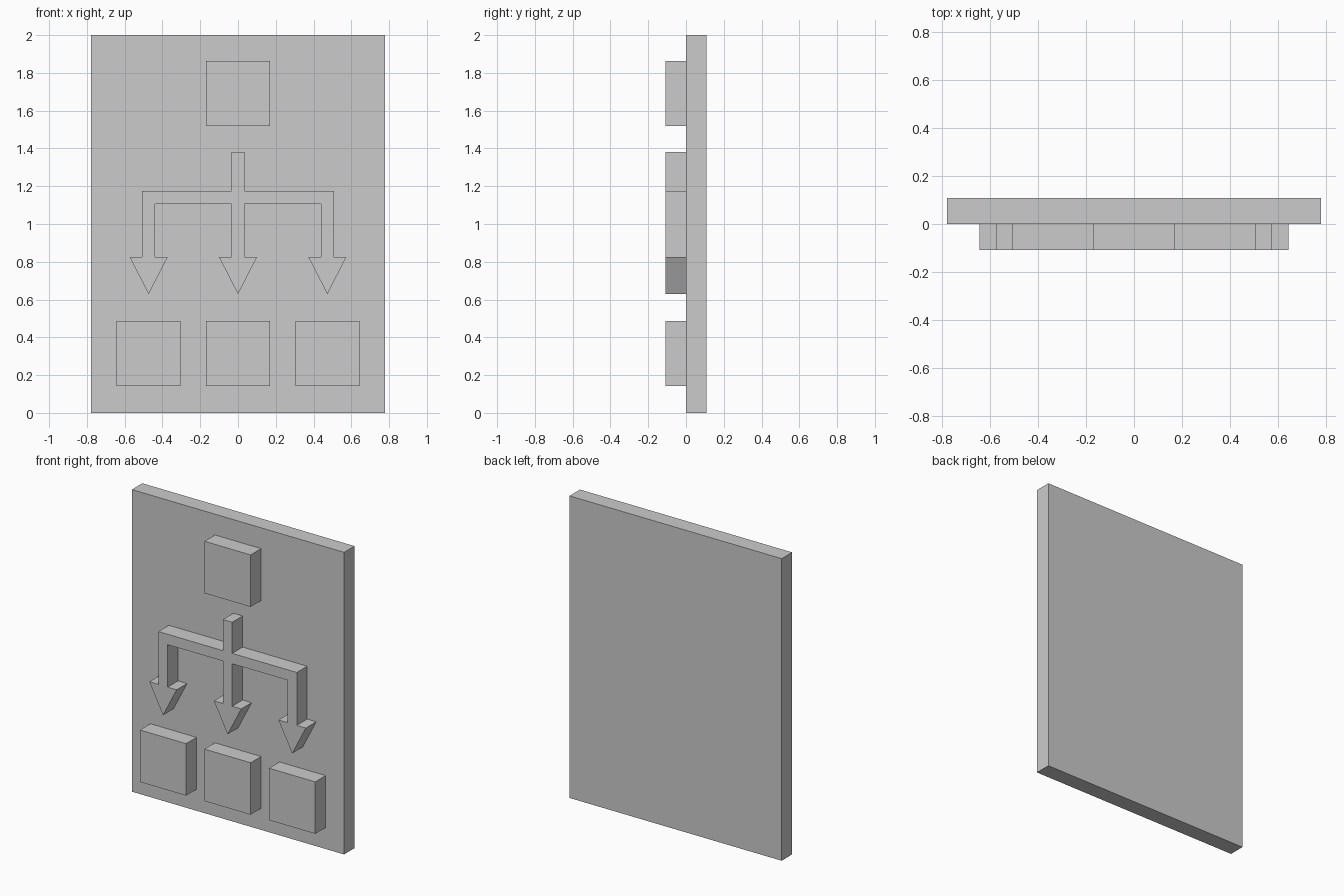
import bpy
import bmesh

if "Cube" in bpy.data.objects:
    bpy.data.objects.remove(bpy.data.objects["Cube"])

DEPTH = 0.109      # thickness of the plate and of the raised symbols
SPACING = 0.473    # distance between the columns
SHAFT = 0.034      # half width of the arrow shafts
HEAD = 0.1         # half width of the arrow heads


def extrude_profile(name, points, y_front, depth):
    """Solid made by extruding an XZ outline towards +y."""
    bm = bmesh.new()
    face = bm.faces.new([bm.verts.new((x, y_front, z)) for x, z in points])
    result = bmesh.ops.extrude_face_region(bm, geom=[face], use_keep_orig=True)
    moved = [v for v in result["geom"] if isinstance(v, bmesh.types.BMVert)]
    bmesh.ops.translate(bm, verts=moved, vec=(0, depth, 0))
    bmesh.ops.recalc_face_normals(bm, faces=bm.faces)
    mesh = bpy.data.meshes.new(name)
    bm.to_mesh(mesh)
    bm.free()
    obj = bpy.data.objects.new(name, mesh)
    bpy.context.collection.objects.link(obj)
    return obj


def slab(name, x, half_width, z0, z1, y_front):
    outline = [(x - half_width, z0), (x + half_width, z0),
               (x + half_width, z1), (x - half_width, z1)]
    return extrude_profile(name, outline, y_front, DEPTH)


# Back plate
slab("back_plate", 0, 0.777, 0, 2, 0)

# Raised squares: one above, three below
slab("top_square", 0, 0.169, 1.518, 1.862, -DEPTH)
for label, x in (("left", -SPACING), ("middle", 0), ("right", SPACING)):
    slab(f"bottom_{label}_square", x, 0.169, 0.142, 0.486, -DEPTH)

# Branching arrow: right half of the outline, mirrored
TOP, BAR_TOP, BAR_LOW, NECK, TIP = 1.38, 1.174, 1.105, 0.824, 0.629
right_half = [
    (SHAFT, TOP), (SHAFT, BAR_TOP), (SPACING + SHAFT, BAR_TOP),
    (SPACING + SHAFT, NECK), (SPACING + HEAD, NECK), (SPACING, TIP),
    (SPACING - HEAD, NECK), (SPACING - SHAFT, NECK),
    (SPACING - SHAFT, BAR_LOW), (SHAFT, BAR_LOW), (SHAFT, NECK), (HEAD, NECK),
]
left_half = [(-x, z) for x, z in reversed(right_half)]
extrude_profile("branching_arrow", right_half + [(0, TIP)] + left_half, -DEPTH, DEPTH)
